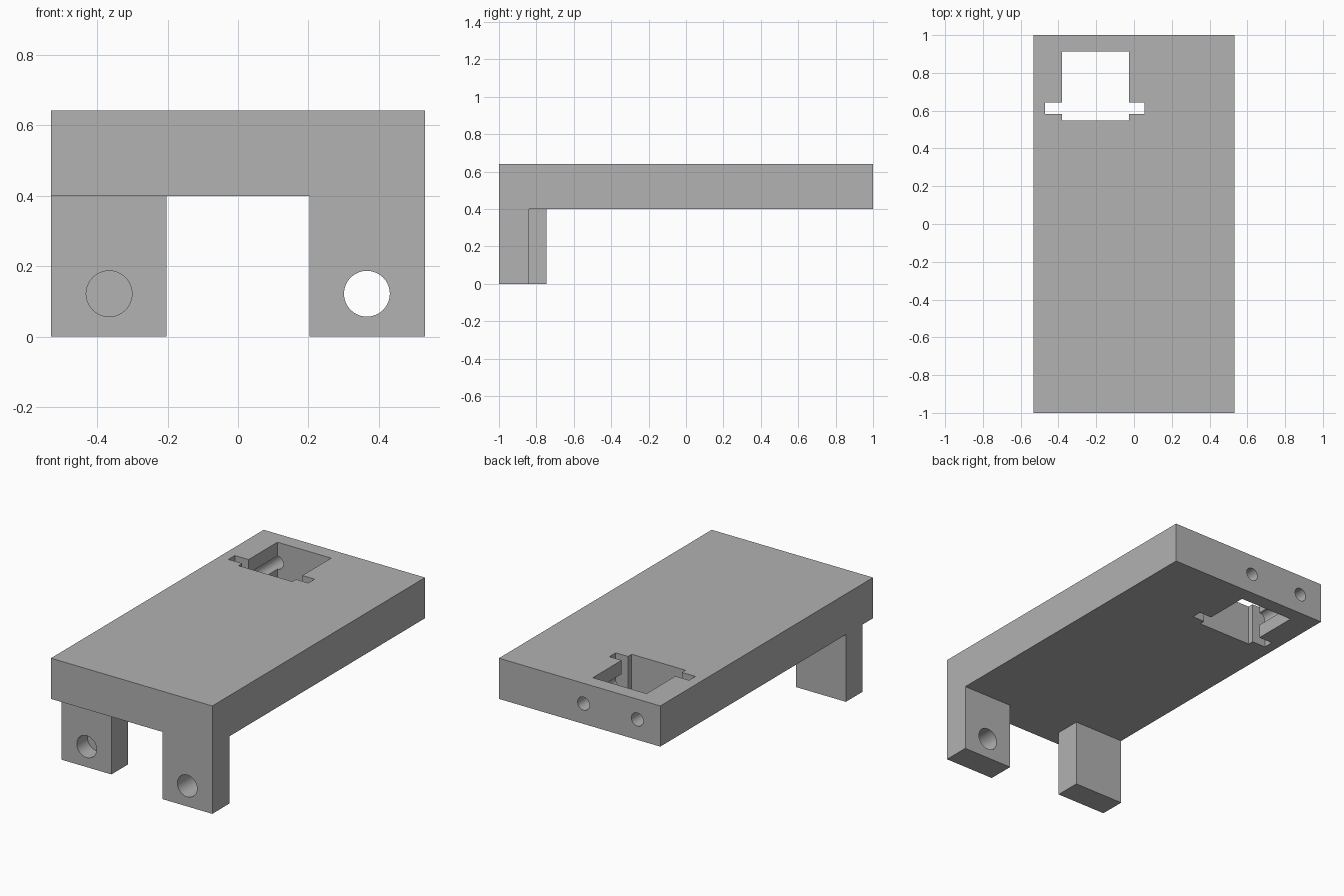
import bpy
import math

default = bpy.data.objects.get("Cube")
if default:
    bpy.data.objects.remove(default, do_unlink=True)

# Single grey material
grey = bpy.data.materials.new("plain_grey")
grey.use_nodes = True
colour = (0.445, 0.445, 0.445, 1)
grey.diffuse_color = colour
grey.node_tree.nodes["Principled BSDF"].inputs["Base Color"].default_value = colour


def box(name, x, y, z):
    """Box spanning the given (low, high) ranges."""
    spans = (x, y, z)
    bpy.ops.mesh.primitive_cube_add(size=1, location=[sum(s) / 2 for s in spans])
    obj = bpy.context.object
    obj.name = name
    obj.scale = [s[1] - s[0] for s in spans]
    bpy.ops.object.transform_apply(location=True, rotation=True, scale=True)
    return obj


def bore(name, x, z, radius, y):
    """Round cutter running front to back."""
    bpy.ops.mesh.primitive_cylinder_add(
        vertices=64, radius=radius, depth=y[1] - y[0],
        location=(x, sum(y) / 2, z), rotation=(math.pi / 2, 0, 0))
    obj = bpy.context.object
    obj.name = name
    bpy.ops.object.transform_apply(location=True, rotation=True, scale=True)
    return obj


def combine(target, tool, operation):
    mod = target.modifiers.new(tool.name, "BOOLEAN")
    mod.operation = operation
    mod.solver = "EXACT"
    mod.object = tool
    bpy.context.view_layer.objects.active = target
    bpy.ops.object.modifier_apply(modifier=mod.name)
    bpy.data.objects.remove(tool, do_unlink=True)


W, INNER = 0.531, 0.203
BASE, TOP = 0.40, 0.642

# Slab with one flush leg and one set-back leg
body = box("bracket_body", (-W, W), (-1, 1), (BASE, TOP))
combine(body, box("left_leg", (INNER, W), (-1, -0.84), (0, BASE + 0.1)), "UNION")
combine(body, box("right_leg", (-W, -INNER), (-0.90, -0.745), (0, BASE + 0.1)), "UNION")

# Through hole in the left leg, blind hole in the right leg
combine(body, bore("left_hole", 0.366, 0.122, 0.065, (-1.1, -0.8)), "DIFFERENCE")
combine(body, bore("right_hole", -0.366, 0.122, 0.065, (-1.1, -0.80)), "DIFFERENCE")

# Pocket through the slab, with a narrow cross slot
px = (-0.38, -0.026)
combine(body, box("pocket", px, (0.548, 0.913), (0.3, 0.8)), "DIFFERENCE")
combine(body, box("cross_slot", (-0.47, 0.055), (0.582, 0.642), (0.3, 0.8)), "DIFFERENCE")

# Screw bores from the back face, along both pocket walls to the slot
for x in px:
    combine(body, bore("screw_bore", x, 0.521, 0.039, (0.61, 1.1)), "DIFFERENCE")

body.data.materials.clear()
body.data.materials.append(grey)
for poly in body.data.polygons:
    poly.material_index = 0
bpy.ops.object.select_all(action="DESELECT")
body.select_set(True)
bpy.context.view_layer.objects.active = body
bpy.ops.object.shade_smooth_by_angle(angle=math.radians(30))
